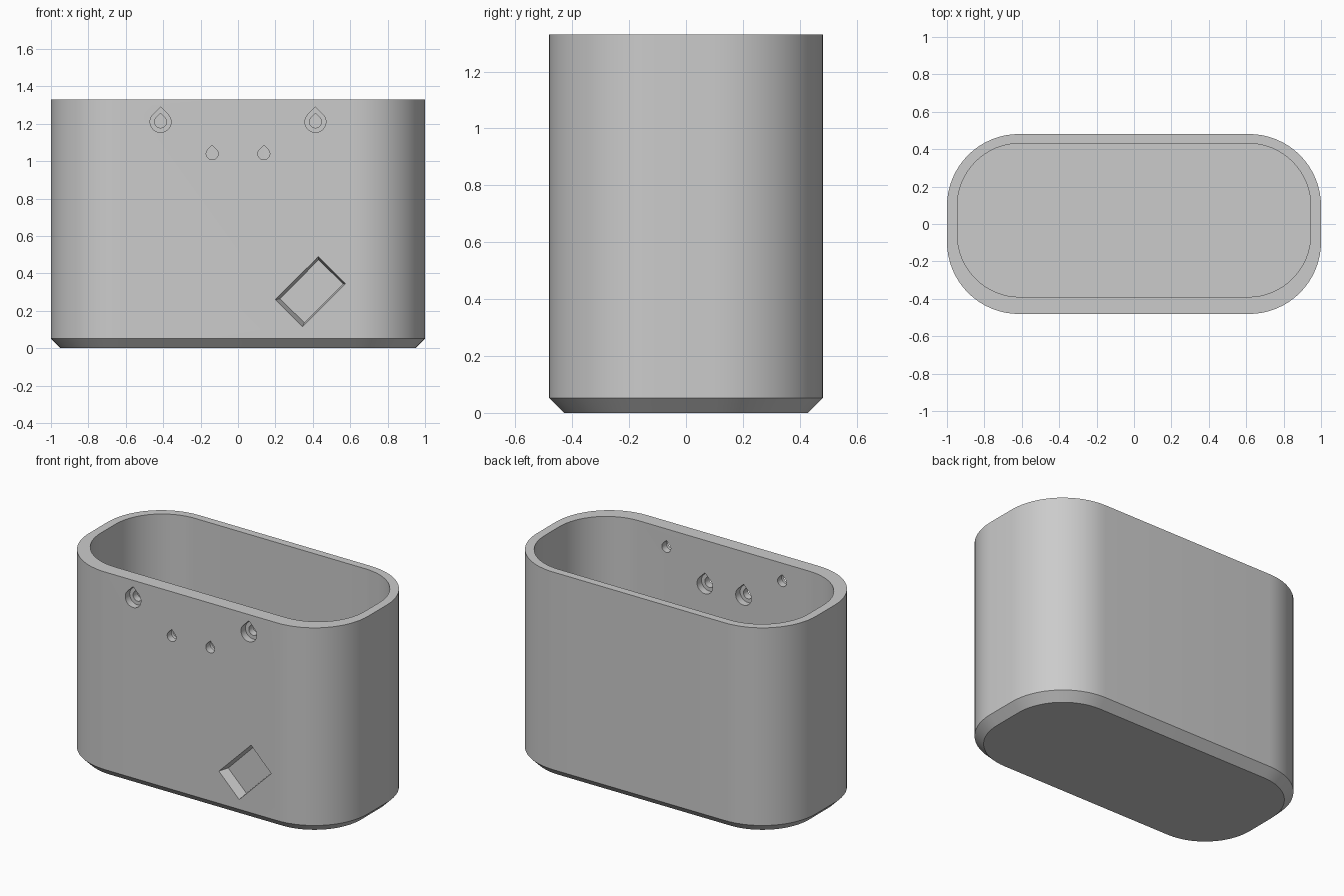
import bpy, bmesh, math
from mathutils import Vector

if "Cube" in bpy.data.objects:
    bpy.data.objects.remove(bpy.data.objects["Cube"])

HALF_X, HALF_Y, HEIGHT = 1.0, 0.481, 1.33
RADIUS, CHAMFER = 0.385, 0.052
IN_X, IN_FRONT, IN_BACK, FLOOR = 0.945, -0.39, 0.431, 0.055

grey = bpy.data.materials.new("plain grey")
grey.diffuse_color = (0.6, 0.6, 0.6, 1)
grey.use_nodes = True
grey.node_tree.nodes["Principled BSDF"].inputs["Base Color"].default_value = grey.diffuse_color


def rounded_rect(x0, x1, y0, y1, r, steps=16):
    """Counter-clockwise outline of a rectangle with round corners."""
    corners = [(x1 - r, y1 - r, 0), (x0 + r, y1 - r, 90),
               (x0 + r, y0 + r, 180), (x1 - r, y0 + r, 270)]
    return [(cx + r * math.cos(math.radians(a + 90 * i / steps)),
             cy + r * math.sin(math.radians(a + 90 * i / steps)))
            for cx, cy, a in corners for i in range(steps + 1)]


def teardrop(cx, cz, r, steps=28):
    """Round hole outline with a pointed 90 degree roof."""
    arc = [math.radians(135 + 270 * i / steps) for i in range(steps + 1)]
    pts = [(cx + r * math.cos(a), cz + r * math.sin(a)) for a in arc]
    return pts + [(cx, cz + r * math.sqrt(2))]


def loft(name, rings):
    """Closed solid through rings that share the same number of points."""
    bm = bmesh.new()
    loops = [[bm.verts.new(p) for p in ring] for ring in rings]
    n = len(loops[0])
    for a, b in zip(loops, loops[1:]):
        for i in range(n):
            bm.faces.new((a[i], a[(i + 1) % n], b[(i + 1) % n], b[i]))
    bm.faces.new(loops[0][::-1])
    bm.faces.new(loops[-1])
    bmesh.ops.recalc_face_normals(bm, faces=bm.faces)
    mesh = bpy.data.meshes.new(name)
    bm.to_mesh(mesh)
    bm.free()
    obj = bpy.data.objects.new(name, mesh)
    bpy.context.collection.objects.link(obj)
    mesh.materials.append(grey)
    return obj


def flat_ring(outline, z):
    return [(x, y, z) for x, y in outline]


def wall_ring(outline, y):
    return [(x, y, z) for x, z in outline]


def cut(target, cutter):
    bpy.context.view_layer.objects.active = target
    mod = target.modifiers.new("cut", 'BOOLEAN')
    mod.operation, mod.solver, mod.object = 'DIFFERENCE', 'EXACT', cutter
    bpy.ops.object.modifier_apply(modifier=mod.name)
    bpy.data.objects.remove(cutter, do_unlink=True)


# Outer body with a chamfered foot
outer = rounded_rect(-HALF_X, HALF_X, -HALF_Y, HALF_Y, RADIUS)
foot = rounded_rect(-HALF_X + CHAMFER, HALF_X - CHAMFER,
                    -HALF_Y + CHAMFER, HALF_Y - CHAMFER, RADIUS - CHAMFER)
body = loft("container_body", [flat_ring(foot, 0), flat_ring(outer, CHAMFER),
                               flat_ring(outer, HEIGHT)])

# Hollow, leaving a thicker front wall
inner = rounded_rect(-IN_X, IN_X, IN_FRONT, IN_BACK, 0.335)
cut(body, loft("hollow", [flat_ring(inner, FLOOR), flat_ring(inner, HEIGHT + 0.1)]))

# Teardrop screw holes: upper pair counterbored outside, lower pair inside
middle = (-HALF_Y + IN_FRONT) / 2
for side in (-1, 1):
    for x, z, y0, y1 in ((0.414, 1.21, -HALF_Y - 0.05, middle),
                         (0.138, 1.04, middle, IN_FRONT + 0.05)):
        small, big = teardrop(side * x, z, 0.032), teardrop(side * x, z, 0.056)
        cut(body, loft("hole", [wall_ring(small, -HALF_Y - 0.05),
                                wall_ring(small, IN_FRONT + 0.05)]))
        cut(body, loft("counterbore", [wall_ring(big, y0), wall_ring(big, y1)]))

# Tilted tapered pocket low on the front wall
mouth = [Vector(p) for p in ((0.20, 0.26), (0.345, 0.115), (0.575, 0.345), (0.43, 0.49))]
base = [Vector(p) for p in ((0.225, 0.264), (0.355, 0.136), (0.563, 0.344), (0.43, 0.472))]
DEPTH = 0.06
above = [m + (m - b) * 0.5 for m, b in zip(mouth, base)]
cut(body, loft("pocket", [wall_ring(above, -HALF_Y - DEPTH * 0.5),
                          wall_ring(base, -HALF_Y + DEPTH)]))

# Smooth curves, crisp edges
bpy.ops.object.select_all(action='DESELECT')
body.select_set(True)
bpy.context.view_layer.objects.active = body
bpy.ops.object.shade_smooth_by_angle(angle=math.radians(30))
